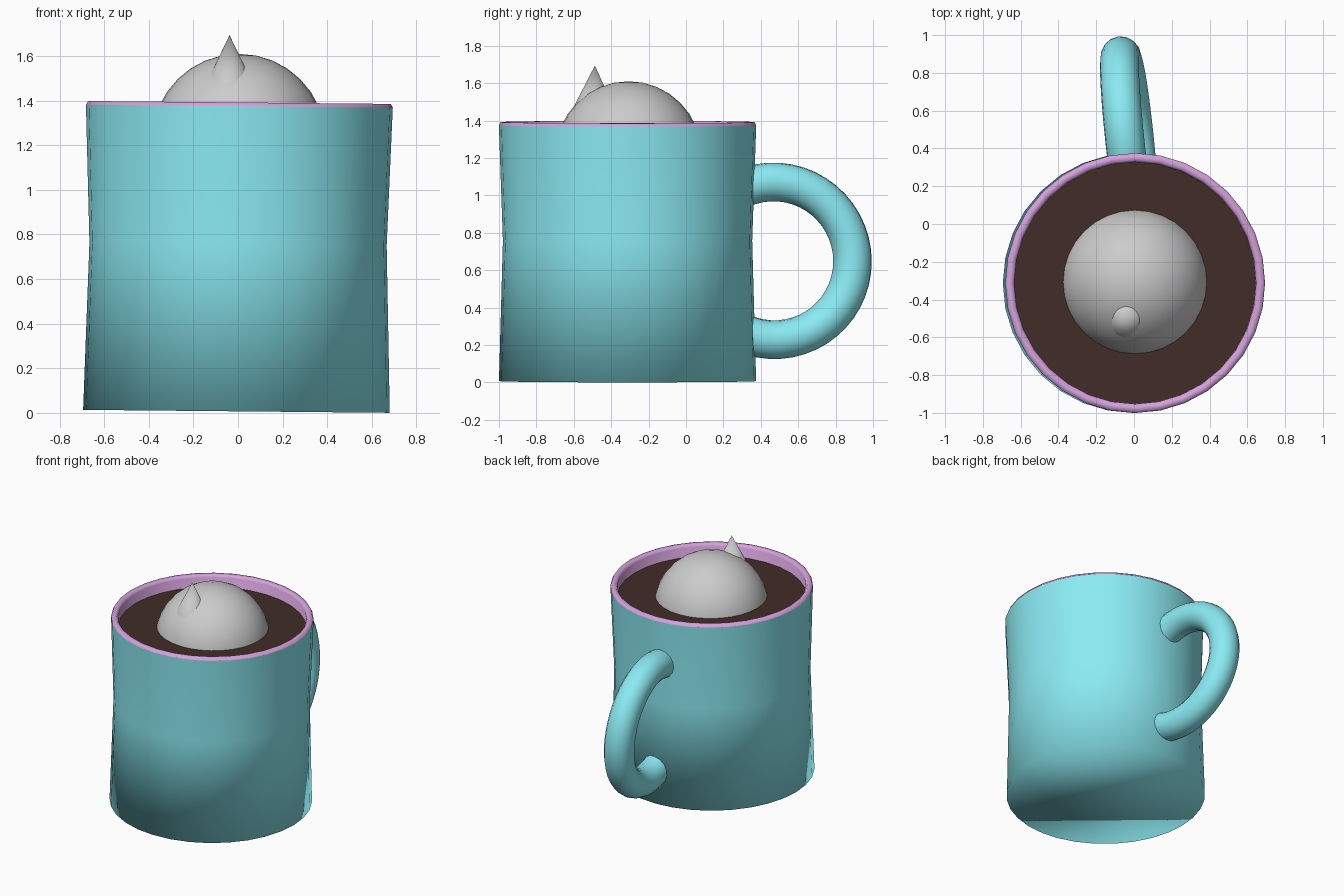
import bpy, bmesh, math
from mathutils import Vector

if "Cube" in bpy.data.objects:
    bpy.data.objects.remove(bpy.data.objects["Cube"])

SIDES = 32
BASE = Vector((-0.007, -0.3125, 0.007))   # bottom centre of the mug
LEAN = math.radians(0.55)                 # the mug leans very slightly


def material(name, rgb):
    m = bpy.data.materials.new(name)
    m.diffuse_color = (*rgb, 1)
    m.use_nodes = True
    m.node_tree.nodes["Principled BSDF"].inputs["Base Color"].default_value = m.diffuse_color
    return m


def lathe(name, profile, mat, cap_first=False, cap_last=False):
    """Revolve (radius, height) points around the mug axis."""
    bm = bmesh.new()
    rings = []
    for r, z in profile:
        rings.append([bm.verts.new((r * math.cos(2 * math.pi * i / SIDES),
                                    r * math.sin(2 * math.pi * i / SIDES), z))
                      for i in range(SIDES)])
    for a, b in zip(rings, rings[1:]):
        for i in range(SIDES):
            j = (i + 1) % SIDES
            bm.faces.new((a[i], a[j], b[j], b[i]))
    if cap_first:
        bm.faces.new(rings[0][::-1])
    if cap_last:
        bm.faces.new(rings[-1])
    for f in bm.faces:
        f.smooth = True
    me = bpy.data.meshes.new(name)
    bm.to_mesh(me)
    bm.free()
    me.materials.append(mat)
    ob = bpy.data.objects.new(name, me)
    ob.location = BASE
    ob.rotation_euler.y = LEAN
    bpy.context.collection.objects.link(ob)
    return ob


cyan = material("glaze", (0.26, 0.83, 0.90))
pink = material("lining", (0.66, 0.36, 0.71))
brown = material("drink", (0.054, 0.025, 0.021))

# outer wall with a slight waist, closed underneath
lathe("mug_body", [(0.6875, 0), (0.6665, 0.75), (0.688, 1.368)], cyan, cap_first=True)

# rounded lip and inner wall
lathe("mug_lining", [(0.688, 1.368), (0.679, 1.385), (0.652, 1.385),
                     (0.640, 1.368), (0.630, 0.08)], pink, cap_last=True)

# drink surface
lathe("drink_surface", [(0.640, 1.297)], brown, cap_last=True)

# floating ball
bpy.ops.mesh.primitive_uv_sphere_add(segments=32, ring_count=16, radius=0.39,
                                     location=(0.004, -0.307, 1.22))
ball = bpy.context.object
ball.name = "floating_ball"
bpy.ops.object.shade_smooth()

# pointed spike on the ball
axis = Vector((0, 0.026, 1)).normalized()
apex, depth = Vector((-0.038, -0.487, 1.694)), 0.22
bpy.ops.mesh.primitive_cone_add(vertices=32, radius1=0.106, radius2=0, depth=depth,
                                location=apex - axis * depth / 2,
                                rotation=axis.to_track_quat('Z', 'Y').to_euler())
bpy.context.object.name = "spike"
bpy.ops.object.shade_smooth_by_angle(angle=math.radians(40))

# ring handle, its ends sunk into the wall
cu = bpy.data.curves.new("handle", 'CURVE')
cu.dimensions = '3D'
cu.bevel_depth = 0.1035
cu.bevel_resolution = 6
cu.use_fill_caps = True
sp = cu.splines.new('POLY')
n = 33
sp.points.add(n - 1)
for i, p in enumerate(sp.points):
    a = math.radians(-115 + 230 * i / (n - 1))
    p.co = (0, 0.4225 * math.cos(a), 0.4225 * math.sin(a), 1)
cu.materials.append(cyan)
handle = bpy.data.objects.new("handle", cu)
handle.location = (-0.026, 0.47, 0.65)
handle.rotation_euler = (0, -0.06, 0.105)
bpy.context.collection.objects.link(handle)
bpy.ops.object.select_all(action='DESELECT')
handle.select_set(True)
bpy.context.view_layer.objects.active = handle
bpy.ops.object.convert(target='MESH')
